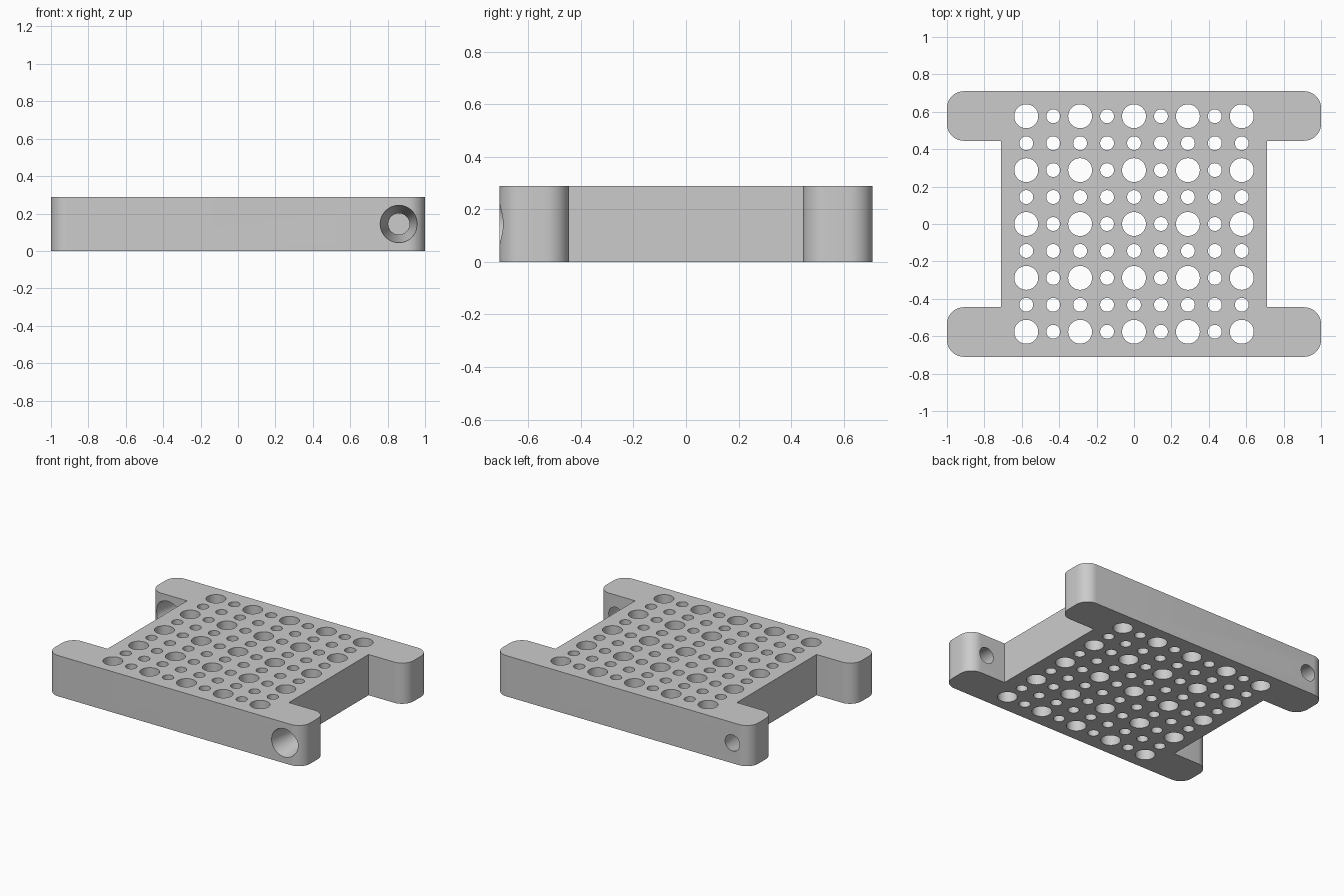
import bpy
import bmesh
from math import cos, sin, pi
from mathutils import Matrix

if "Cube" in bpy.data.objects:
    bpy.data.objects.remove(bpy.data.objects["Cube"])

HEIGHT = 0.288      # plate thickness
BODY = 0.71         # half width and half depth of the body
TAB_IN = 0.445      # inner side of the tabs
ROUND = 0.09        # tab corner radius
PITCH = 0.144       # hole spacing
TAB_X, TAB_Y = 0.86, (BODY + TAB_IN) / 2

grey = bpy.data.materials.new("light grey")
grey.use_nodes = True
colour = (0.6, 0.6, 0.6, 1)
grey.diffuse_color = colour
grey.node_tree.nodes["Principled BSDF"].inputs["Base Color"].default_value = colour


def make_object(name, bm):
    mesh = bpy.data.meshes.new(name)
    bm.to_mesh(mesh)
    bm.free()
    mesh.materials.append(grey)
    obj = bpy.data.objects.new(name, mesh)
    bpy.context.collection.objects.link(obj)
    return obj


def arc(cx, cy, start, steps=10):
    return [(cx + ROUND * cos(start + pi / 2 * i / steps),
             cy + ROUND * sin(start + pi / 2 * i / steps)) for i in range(steps + 1)]


# H-shaped outline: one quarter, mirrored round
quarter = [(BODY, TAB_IN)]
quarter += arc(1 - ROUND, TAB_IN + ROUND, -pi / 2)
quarter += arc(1 - ROUND, BODY - ROUND, 0)
half = quarter + [(-x, y) for x, y in reversed(quarter)]
outline = half + [(x, -y) for x, y in reversed(half)]

bm = bmesh.new()
face = bm.faces.new([bm.verts.new((x, y, 0)) for x, y in outline])
top = bmesh.ops.extrude_face_region(bm, geom=[face])["geom"]
bmesh.ops.translate(bm, vec=(0, 0, HEIGHT),
                    verts=[v for v in top if isinstance(v, bmesh.types.BMVert)])
bmesh.ops.recalc_face_normals(bm, faces=bm.faces)
plate = make_object("perforated_plate", bm)

# Hole grid: large holes on every second row and column, small ones between
bm = bmesh.new()
for i in range(-4, 5):
    for j in range(-4, 5):
        radius = 0.064 if i % 2 == 0 and j % 2 == 0 else 0.037
        bmesh.ops.create_cone(bm, cap_ends=True, segments=32, radius1=radius,
                              radius2=radius, depth=HEIGHT * 2,
                              matrix=Matrix.Translation((i * PITCH, j * PITCH, HEIGHT / 2)))

# Tapered screw holes in two opposite tabs, wide end to the front
thick = BODY - TAB_IN
over = 0.02
slope = (0.1 - 0.057) / thick
for side in (1, -1):
    place = Matrix.Translation((side * TAB_X, -side * TAB_Y, HEIGHT / 2))
    bmesh.ops.create_cone(bm, cap_ends=True, segments=48,
                          radius1=0.1 + over * slope, radius2=0.057 - over * slope,
                          depth=thick + 2 * over,
                          matrix=place @ Matrix.Rotation(-pi / 2, 4, "X"))
cutter = make_object("hole_cutter", bm)
cutter.hide_render = True

# Cut the holes and keep only the finished plate
cut = plate.modifiers.new("holes", "BOOLEAN")
cut.operation = "DIFFERENCE"
cut.solver = "EXACT"
cut.object = cutter
bpy.context.view_layer.update()
result = plate.evaluated_get(bpy.context.evaluated_depsgraph_get())
mesh = bpy.data.meshes.new_from_object(result)
plate.modifiers.clear()
plate.data = mesh
bpy.data.objects.remove(cutter)

# Smooth curved walls, sharp rims
bpy.ops.object.select_all(action="DESELECT")
plate.select_set(True)
bpy.context.view_layer.objects.active = plate
bpy.ops.object.shade_smooth_by_angle(angle=pi / 6)
